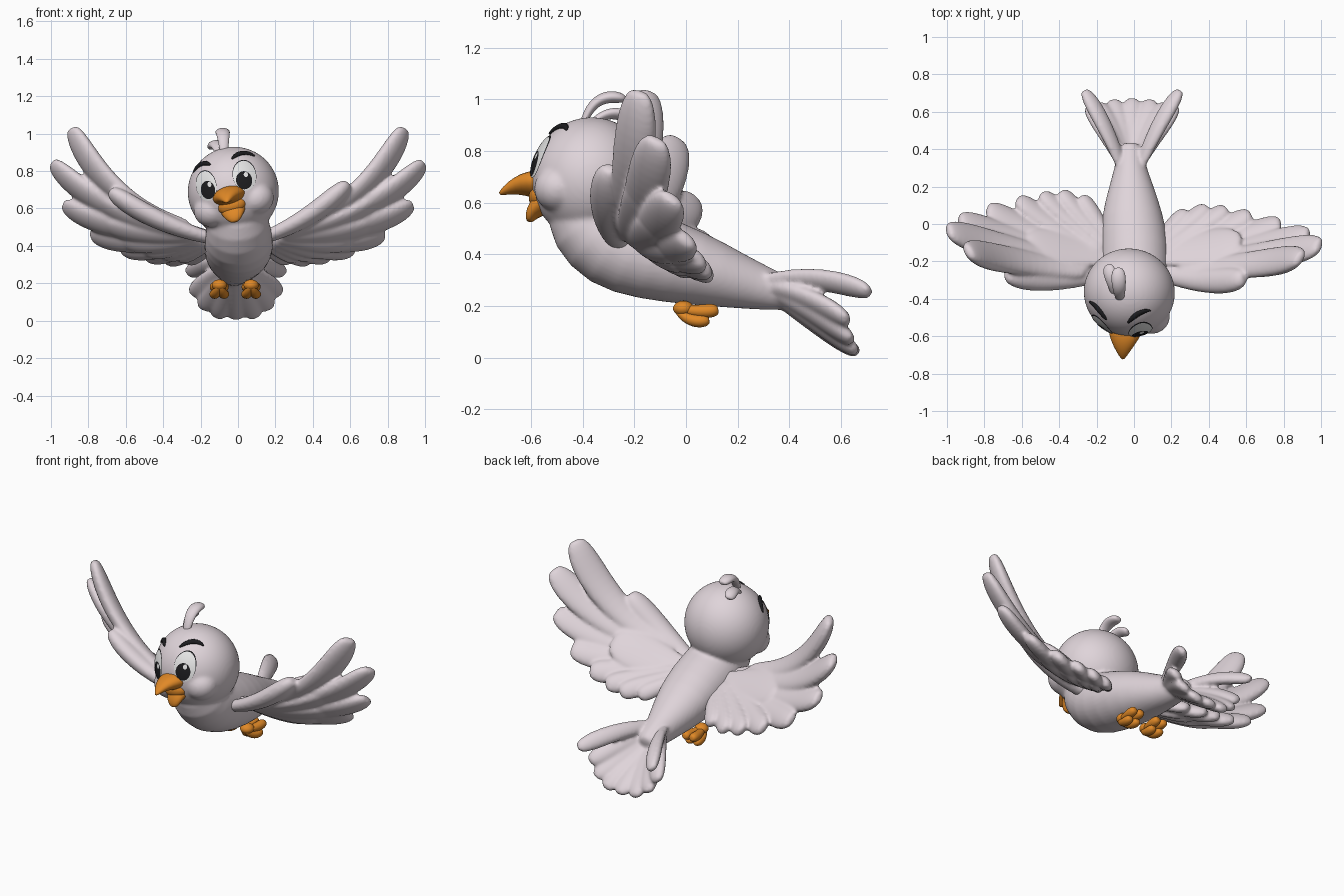
import bpy, bmesh, math
from mathutils import Vector, Matrix

cube = bpy.data.objects.get("Cube")
if cube:
    bpy.data.objects.remove(cube, do_unlink=True)


def material(name, rgb):
    m = bpy.data.materials.new(name)
    m.use_nodes = True
    m.diffuse_color = (*rgb, 1)
    bsdf = m.node_tree.nodes["Principled BSDF"]
    bsdf.inputs["Base Color"].default_value = (*rgb, 1)
    bsdf.inputs["Roughness"].default_value = 0.7
    return m


PLUMAGE = material("pale grey plumage", (0.74, 0.66, 0.7))
ORANGE = material("orange beak", (0.75, 0.25, 0.02))
BLACK = material("black", (0.012, 0.012, 0.014))
WHITE = material("eye white", (0.85, 0.85, 0.85))
PLACE = Matrix.Identity(4)


def finish(name, bm, mat, matrix=PLACE, subsurf=0):
    bmesh.ops.recalc_face_normals(bm, faces=bm.faces)
    for f in bm.faces:
        f.smooth = True
    me = bpy.data.meshes.new(name)
    bm.to_mesh(me)
    bm.free()
    me.transform(matrix)
    me.materials.append(mat)
    ob = bpy.data.objects.new(name, me)
    bpy.context.collection.objects.link(ob)
    if subsurf:
        mod = ob.modifiers.new("Subdivide", "SUBSURF")
        mod.levels = mod.render_levels = subsurf
    return ob


def fuse(parts):
    """Join overlapping parts into one softly blended skin."""
    ob = parts[0]
    with bpy.context.temp_override(object=ob, active_object=ob, selected_objects=parts,
                                   selected_editable_objects=parts):
        bpy.ops.object.join()
    remesh = ob.modifiers.new("Blend", "REMESH")
    remesh.mode = "VOXEL"
    remesh.voxel_size = 0.01
    remesh.use_smooth_shade = True
    smooth = ob.modifiers.new("Soften", "SMOOTH")
    smooth.factor = 0.5
    smooth.iterations = 6


def sweep(name, path, sizes, normal, mat, matrix=PLACE, segs=12):
    """Elliptical sections (half width, half thickness) along a path."""
    path = [Vector(p) for p in path]
    bm = bmesh.new()
    rings = []
    for i, p in enumerate(path):
        t = (path[min(i + 1, len(path) - 1)] - path[max(i - 1, 0)]).normalized()
        side = Vector(normal).cross(t).normalized()
        up = t.cross(side)
        w, h = sizes[i]
        rings.append([bm.verts.new(p + side * w * math.cos(a) + up * h * math.sin(a))
                      for a in (math.tau * k / segs for k in range(segs))])
    for a, b in zip(rings, rings[1:]):
        for k in range(segs):
            n = (k + 1) % segs
            bm.faces.new((a[k], a[n], b[n], b[k]))
    # close both ends with fans
    for ring, p in ((rings[0], path[0]), (rings[-1], path[-1])):
        c = bm.verts.new(p)
        for k in range(segs):
            bm.faces.new((ring[k], ring[(k + 1) % segs], c))
    return finish(name, bm, mat, matrix, 1)


BLADE = (0.55, 0.68, 0.78, 0.87, 0.94, 0.99, 1, 0.95, 0.8, 0.5)


def feather(name, root, tip, bend, width, thick, normal, mat=PLUMAGE):
    """Round-tipped blade, bowed sideways by the bend vector."""
    root, tip, bend = Vector(root), Vector(tip), Vector(bend)
    path = []
    for i in range(len(BLADE)):
        t = 1 - (1 - i / (len(BLADE) - 1)) ** 1.3
        path.append(root.lerp(tip, t) + bend * 4 * t * (1 - t))
    return sweep(name, path, [(width * b, thick * b) for b in BLADE], normal, mat)


def ball(name, loc, radii, mat, matrix=PLACE):
    bm = bmesh.new()
    bmesh.ops.create_uvsphere(bm, u_segments=48, v_segments=28, radius=1)
    return finish(name, bm, mat, matrix @ Matrix.Translation(loc) @ Matrix.Diagonal((*radii, 1)))


# body: chest to tail root
body = [sweep("body",
              [(-.01, -.42, .62), (0, -.385, .52), (.005, -.295, .435), (.005, -.14, .39),
               (-.01, .04, .345), (-.015, .2, .295), (-.02, .33, .26), (-.02, .43, .235)],
              [(.14, .13), (.168, .165), (.185, .18), (.188, .172),
               (.17, .147), (.12, .108), (.078, .08), (.06, .055)],
              (0, .7, .7), PLUMAGE, segs=20)]

# head, tilted and turned slightly to its right
HEAD = (Matrix.Translation((-.025, -.365, .69)) @ Matrix.Rotation(math.radians(-8), 4, 'Z')
        @ Matrix.Rotation(math.radians(-15), 4, 'Y'))
R = (.245, .235, .24)
body.append(ball("head", (0, 0, 0), R, PLUMAGE, HEAD))


def on_head(x, z, lift=0.0):
    d = max(0.0, 1 - (x / R[0]) ** 2 - (z / R[2]) ** 2)
    return Vector((x, -R[1] * math.sqrt(d) - lift, z))


def face_patch(name, x, z, rx, rz, lift, mat, rings=8, segs=32):
    """Thin elliptical plate laid on the head surface."""
    bm = bmesh.new()
    prev = None
    centre = bm.verts.new(on_head(x, z, lift))
    for r in range(1, rings + 1):
        f = r / rings
        ring = [bm.verts.new(on_head(x + rx * f * math.cos(math.tau * k / segs),
                                     z + rz * f * math.sin(math.tau * k / segs), lift))
                for k in range(segs)]
        for k in range(segs):
            n = (k + 1) % segs
            if prev:
                bm.faces.new((prev[k], ring[k], ring[n], prev[n]))
            else:
                bm.faces.new((centre, ring[k], ring[n]))
        prev = ring
    return finish(name, bm, mat, HEAD)


for s, side in ((1, "left"), (-1, "right")):
    # face details
    body.append(ball(side + "_cheek", (s * .12, -.11, -.07), (.1, .095, .09), PLUMAGE, HEAD))
    face_patch(side + "_eye_rim", s * .107, .063, .06, .083, .002, BLACK)
    face_patch(side + "_eye_white", s * .107, .06, .058, .081, .004, WHITE)
    face_patch(side + "_pupil", s * .101, .036, .041, .049, .006, BLACK)
    face_patch(side + "_eye_glint", s * .101 + .016, .063, .011, .014, .008, WHITE)
    brow = [on_head(s * x, z, .004) for x, z in
            ((.06, .166), (.085, .182), (.115, .185), (.145, .174), (.172, .152))]
    sweep(side + "_eyebrow", brow,
          [(.006, .006), (.015, .012), (.017, .012), (.014, .011), (.005, .005)],
          (0, -.7, .7), BLACK, HEAD)

# beak, open
sweep("upper_beak",
      [(0, -.16, -.025), (0, -.22, -.02), (0, -.27, -.02), (0, -.32, -.035), (0, -.358, -.058)],
      [(.095, .055), (.096, .055), (.07, .042), (.038, .025), (.01, .008)], (0, 0, 1), ORANGE, HEAD)
sweep("lower_beak",
      [(0, -.14, -.07), (0, -.195, -.1), (0, -.23, -.135), (0, -.24, -.168)],
      [(.08, .06), (.073, .044), (.054, .028), (.024, .014)], (0, -.5, .85), ORANGE, HEAD)
ball("mouth", (0, -.195, -.075), (.078, .047, .05), ORANGE, HEAD)

# crest curls
feather("large_crest_curl", (-.075, -.4, .9), (-.085, -.235, 1.0), (0, -.02, .045), .04, .024, (0, -.5, .9))
feather("small_crest_curl", (-.1, -.38, .89), (-.14, -.22, .925), (0, 0, .035), .036, .022, (-.2, -.3, .9))

# wing feather tips from leading edge to body, with blade half widths
FLIGHT = [((.89, -.18, 1.03), .095), ((.995, -.115, .845), .095), ((.935, -.055, .62), .09),
          ((.785, .005, .46), .085), ((.625, .055, .38), .075), ((.495, .085, .34), .066),
          ((.39, .095, .32), .06), ((.28, .07, .32), .052)]

for s, side in ((1, "left"), (-1, "right")):
    n = Vector((-s * .5, .55, .67)).normalized()
    last = len(FLIGHT) - 1
    wing = []
    for i, ((x, y, z), w) in enumerate(FLIGHT):
        k = i / last
        # the right wing is swept further back
        back = 0 if s > 0 else (.035 if i == 0 else .08)
        root = Vector((s * (.26 - .14 * k), -.25 + .16 * k, .5 - .09 * k))
        tip = Vector((s * x, y + back, z))
        bend = Vector((s * .06, 0, -.085)) * (1 - k) ** 1.5
        wing.append(feather(f"{side}_flight_feather_{i + 1}", root, tip, bend, w,
                            .05 - .015 * k, n))
        # shorter covert under each flight feather
        if 0 < i < last:
            drop = n * -.03
            wing.append(feather(f"{side}_covert_{i}", root + drop,
                                root.lerp(tip, .66) + drop + bend * .6, bend * .5, w * .8, .03, n))
    # arm along the leading edge
    front_tip = (.59, -.29, .735) if s > 0 else (-.685, -.27, .695)
    wing.append(feather(side + "_wing_arm", (s * .1, -.25, .43), front_tip,
                        (s * .02, -.03, -.03), .075, .055, (-s * .55, .3, .75)))
    # smooth inner wing panel
    wing.append(feather(side + "_inner_wing", Vector((s * .06, -.15, .42)) - n * .012,
                        Vector((s * .56, -.1, .55)) - n * .02, (0, 0, -.01), .13, .03, n))
    wing[0].name = side + "_wing"
    fuse(wing)

    # outer tail feathers fold upward
    tail = [((.1, .662, .02), .062), ((.18, .645, .065), .062),
            ((.232, .63, .14), .06), ((.255, .715, .252), .055)]
    for i, ((x, y, z), w) in enumerate(tail):
        k = (i + 1) / len(tail)
        body.append(feather(f"{side}_tail_feather_{i + 1}",
                            (s * .03 * k - .018, .33 - .07 * k, .24 + .045 * k),
                            (s * x - .01, y, z), (-s * .015 * k, 0, .035 * k), w, .036,
                            (-s * .75 * k, .4, .8)))

    # feet tucked under the belly
    x = s * .085 - .015
    for i, dx in enumerate((-.024, .024)):
        feather(f"{side}_upper_toe_{i + 1}", (x, -.03, .19), (x + dx, .125, .185),
                (dx * .3, 0, -.008), .029, .028, (0, 0, 1), ORANGE)
        feather(f"{side}_lower_toe_{i + 1}", (x, -.035, .19), (x + dx * 1.1, .09, .145),
                (dx * .3, -.01, -.02), .029, .026, (0, 0, 1), ORANGE)
    ball(side + "_foot", (x, -.01, .19), (.04, .04, .03), ORANGE)

body.append(feather("middle_tail_feather", (-.018, .33, .24), (-.01, .668, .015), (0, 0, 0),
                    .062, .036, (0, .5, .85)))
fuse(body)
